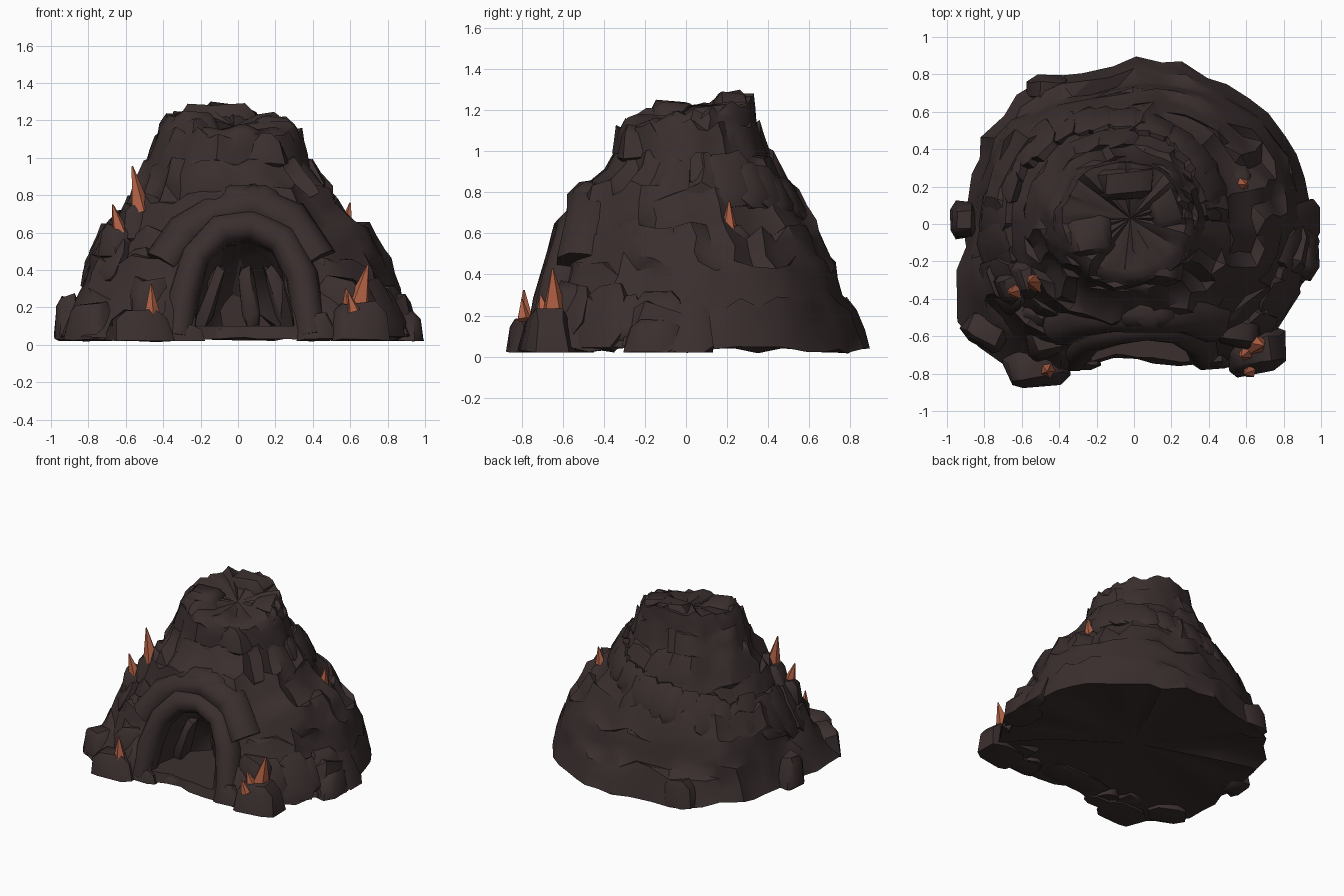
import bpy, bmesh, math, random
from mathutils import Vector, Matrix

if "Cube" in bpy.data.objects:
    bpy.data.objects.remove(bpy.data.objects["Cube"])

random.seed(11)


def material(name, rgb):
    m = bpy.data.materials.new(name)
    m.diffuse_color = (*rgb, 1)
    m.use_nodes = True
    m.node_tree.nodes["Principled BSDF"].inputs["Base Color"].default_value = m.diffuse_color
    return m


ROCK = material("dark brown rock", (0.043, 0.028, 0.028))
CRYSTAL = material("orange crystal", (0.44, 0.12, 0.06))


def smooth(ob, angle):
    bpy.ops.object.select_all(action='DESELECT')
    ob.select_set(True)
    bpy.context.view_layer.objects.active = ob
    bpy.ops.object.shade_smooth_by_angle(angle=math.radians(angle))


def add_object(name, bm, mat, angle=35):
    bmesh.ops.recalc_face_normals(bm, faces=bm.faces)
    me = bpy.data.meshes.new(name)
    bm.to_mesh(me)
    bm.free()
    me.materials.append(mat)
    ob = bpy.data.objects.new(name, me)
    bpy.context.collection.objects.link(ob)
    smooth(ob, angle)
    return ob


def bridge(bm, r, s):
    for i in range(len(r)):
        j = (i + 1) % len(r)
        bm.faces.new((r[i], r[j], s[j], s[i]))


def table(rows, v):
    """Linear lookup in rows of (key, values...)."""
    for a, b in zip(rows, rows[1:]):
        if v <= b[0]:
            t = max(0, (v - a[0]) / (b[0] - a[0]))
            return [p + (q - p) * t for p, q in zip(a[1:], b[1:])]
    return list(rows[-1][1:])


# height: x min, x max, y min, y max
PROFILE = [(0.02, -.99, .99, -.88, .905), (.15, -.92, .93, -.80, .85),
           (.28, -.86, .88, -.70, .79), (.45, -.80, .80, -.64, .73),
           (.62, -.70, .69, -.58, .64), (.68, -.66, .60, -.57, .59),
           (.80, -.59, .52, -.53, .52), (.88, -.54, .44, -.42, .47),
           (.97, -.50, .37, -.36, .42), (1.12, -.43, .33, -.33, .36),
           (1.2, -.40, .29, -.28, .34), (1.26, -.27, .2, -.15, .31)]
# footprint: angle, radius factor
FOOT = [(0, .99), (20, .99), (40, 1.01), (60, 1.01), (90, 1), (100, .93),
        (110, .91), (120, 1), (140, 1.02), (160, .96), (180, .99), (200, 1),
        (217, 1.19), (232, 1.15), (245, 1.08), (258, .88), (270, .82),
        (285, .89), (297, 1), (308, 1.17), (320, 1.05), (340, 1), (360, .99)]


def surface(deg, z, k=1.0):
    x0, x1, y0, y1 = table(PROFILE, z)
    f = table(FOOT, deg % 360)[0]
    f = (f + (1 - f) * min(1, z / .75)) * k
    a = math.radians(deg)
    return Vector(((x0 + x1) / 2 + (x1 - x0) / 2 * f * math.cos(a),
                   (y0 + y1) / 2 + (y1 - y0) / 2 * f * math.sin(a), z))


# Mountain body: stacked bands of blocky rock columns
N = 44
EDGES = [.03, .26, .45, .62, .8, .97, 1.13, 1.22]
bm = bmesh.new()
rings = []
for b, (lo, hi) in enumerate(zip(EDGES, EDGES[1:])):
    offs, off = [], 0
    for i in range(N):
        if i % 3 == b % 3 or random.random() < .2:
            off = random.uniform(-.045, .035)
        offs.append(off)
    lift = [random.uniform(-.05, .05) for i in range(N)]
    for t, bulge in ((0.08, -.01), (.5, .0), (.93, .015)):
        ring = []
        for i in range(N):
            z = lo + (hi - lo) * t
            p = surface(360 * i / N + random.uniform(-1.5, 1.5), z,
                        1 + bulge + offs[i] + random.uniform(-.01, .01))
            p.z = max(.02, z + lift[i] * (.5 if b == 6 else 1))
            if b == 0 and t < .1:
                p.z = .035 + random.uniform(-.02, .015)
            if b == 6:  # summit rim is high at the back, notched at the front right
                a = math.tau * i / N
                p.z += t * (.05 * math.sin(a) - .03 * math.cos(a))
            ring.append(bm.verts.new(p))
        rings.append(ring)
for r, s in zip(rings, rings[1:]):
    bridge(bm, r, s)
# sunken summit and gently hollowed, rough underside
for ring, c, k, dz in ((rings[-1], Vector((-.02, .03, 1.17)), .6, -.01),
                       (rings[0], Vector((0, 0, .07)), .65, .03)):
    inner = [bm.verts.new((c.x + (v.co.x - c.x) * k, c.y + (v.co.y - c.y) * k,
                           v.co.z + dz + random.uniform(-.012, .012))) for v in ring]
    bridge(bm, ring, inner)
    v = bm.verts.new(c)
    for i in range(N):
        bm.faces.new((inner[i], inner[(i + 1) % N], v))
bmesh.ops.triangulate(bm, faces=bm.faces)
mountain = add_object("mountain_body", bm, ROCK)

# Cave hollow: tapering arch with rough walls cut from the body
ARCH = [(-.23, .1), (-.22, .28), (-.17, .44), (-.06, .55), (.07, .57),
        (.2, .5), (.28, .35), (.3, .1)]
bm = bmesh.new()
loops = []
for y, s in ((-1.05, 1), (-.72, 1), (-.58, .97), (-.45, .88), (-.32, .72), (-.2, .42)):
    rough = .05 if y > -.6 else 0
    loops.append([bm.verts.new((.03 + (x - .03) * s + random.uniform(-rough, rough), y,
                                .1 + (z - .1) * s + (random.uniform(-rough, rough) if z > .11 else 0)))
                  for x, z in ARCH])
for r, s in zip(loops, loops[1:]):
    bridge(bm, r, s)
bm.faces.new(loops[0])
bm.faces.new(loops[-1])
bmesh.ops.triangulate(bm, faces=bm.faces)
cutter = add_object("cave_cutter", bm, ROCK)
cutter.hide_render = True
mod = mountain.modifiers.new("cave", 'BOOLEAN')
mod.operation, mod.solver, mod.object = 'DIFFERENCE', 'EXACT', cutter
bpy.context.view_layer.objects.active = mountain
bpy.ops.object.modifier_apply(modifier="cave")
bpy.data.objects.remove(cutter)
smooth(mountain, 35)


# Cave rim: thick tubes of rock following the arch
def arch_tube(name, path, rad, sides=9):
    bm = bmesh.new()
    loops = []
    path = [Vector(p) for p in path]
    for k, p in enumerate(path):
        d = (path[min(k + 1, len(path) - 1)] - path[max(k - 1, 0)]).normalized()
        u = Vector((0, 1, 0))
        u = (u - d * u.dot(d)).normalized()
        w = d.cross(u)
        r = rad * random.uniform(.9, 1.12)
        loops.append([bm.verts.new(p + (u * math.cos(a) * 1.2 + w * math.sin(a)) * r)
                      for a in (math.tau * i / sides for i in range(sides))])
    for r, s in zip(loops, loops[1:]):
        bridge(bm, r, s)
    bm.faces.new(loops[0])
    bm.faces.new(loops[-1])
    for v in bm.verts:
        v.co.z = max(v.co.z, .03)
    return add_object(name, bm, ROCK, 60)


arch_tube("cave_rim", [(-.32, -.69, .04), (-.29, -.65, .26), (-.23, -.59, .47), (-.1, -.54, .61),
                       (.07, -.52, .64), (.24, -.54, .56), (.34, -.6, .37), (.39, -.68, .04)], .085)
arch_tube("cave_brow", [(-.40, -.52, .42), (-.28, -.47, .6), (-.12, -.45, .70),
                        (.08, -.45, .75), (.27, -.45, .67), (.42, -.5, .44)], .115)


# Boulders: rough lumps on the feet, slopes and summit
def boulder(name, pos, size, turn=0, tilt=0):
    bm = bmesh.new()
    bmesh.ops.create_cube(bm, size=2)
    bmesh.ops.bevel(bm, geom=bm.edges[:], offset=.4, segments=1, affect='EDGES')
    rot = Matrix.Rotation(math.radians(turn), 3, 'Z') @ Matrix.Rotation(math.radians(tilt), 3, 'Y')
    for v in bm.verts:
        q = Vector([c * s * random.uniform(.85, 1.12) for c, s in zip(v.co, size)])
        if v.co.z > 0:
            q.x, q.y = q.x * .8, q.y * .8
        v.co = rot @ q + Vector(pos)
        v.co.z = max(v.co.z, .02)
    return add_object(name, bm, ROCK, 45)


FEET = [(-.52, -.76, .08, .17, .12, .1, 10), (-.78, -.58, .1, .13, .1, .13, -30),
        (.64, -.68, .10, .17, .13, .13, 10), (.42, -.70, .08, .11, .08, .09, 0),
        (-.30, -.73, .05, .12, .05, .06, 0), (.89, -.15, .08, .1, .14, .1, 0),
        (-.91, .02, .12, .08, .1, .14, 0), (-.45, .72, .1, .12, .08, .12, 0),
        (-.47, -.62, .2, .13, .11, .15, 15), (.55, -.57, .2, .14, .1, .16, -10)]
LEDGES = [(-.54, -.28, .64, .11, .11, .12, 20), (-.64, -.33, .54, .09, .09, .1, 20),
          (.55, .21, .52, .1, .12, .12, 0), (-.42, .02, .84, .1, .14, .13, 10),
          (.06, -.44, .77, .19, .12, .08, 0)]
SUMMIT = [(-.24, -.06, 1.12, .15, .15, .13, 10), (-.06, .22, 1.17, .19, .11, .12, 5),
          (.17, .1, 1.08, .12, .17, .14, 20), (.1, -.22, 1.03, .17, .11, .1, -10)]
for label, rows in (("foot_boulder", FEET), ("ledge_boulder", LEDGES), ("summit_rock", SUMMIT)):
    for x, y, z, a, b, c, t in rows:
        boulder(label, (x, y, z), (a, b, c), t)

# Broad slabs sunk into the slopes, leaving the cave mouth clear
for k in range(34):
    deg, z = k * 137.5 % 360, .12 + .8 * (k * .618 % 1)
    if 230 < deg < 312 and z < .85:
        continue
    s = random.uniform(.09, .15) * (1.1 - .4 * z)
    boulder("slope_slab", surface(deg, z, .965), (.045, s, s * 1.3), deg, -24)

# Cave floor lip
boulder("cave_floor", (.03, -.62, .06), (.27, .11, .035))
# Leaning rocks against the cave walls
for x, y, lean in ((-.15, -.42, 20), (.22, -.42, -20), (.06, -.3, -8)):
    boulder("cave_wall_rock", (x, y, .26), (.05, .06, .17), 0, lean)

# Crystals: tapered five-sided spikes (base point, tip point, radius)
for base, tip, r in [((-.52, -.31, .71), (-.565, -.31, .955), .06),
                     ((-.63, -.36, .60), (-.67, -.37, .75), .046),
                     ((-.46, -.78, .15), (-.465, -.79, .325), .048),
                     ((.575, .21, .61), (.60, .21, .76), .046),
                     ((.60, -.69, .20), (.575, -.71, .30), .045),
                     ((.64, -.64, .20), (.695, -.65, .43), .068),
                     ((.62, -.79, .18), (.59, -.80, .28), .035)]:
    b, t = Vector(base), Vector(tip)
    d = t - b
    bm = bmesh.new()
    bmesh.ops.create_cone(bm, cap_ends=True, segments=5, radius1=r, radius2=.004, depth=d.length,
                          matrix=Matrix.Translation((b + t) / 2) @ d.to_track_quat('Z', 'Y').to_matrix().to_4x4())
    add_object("crystal", bm, CRYSTAL, 20)
